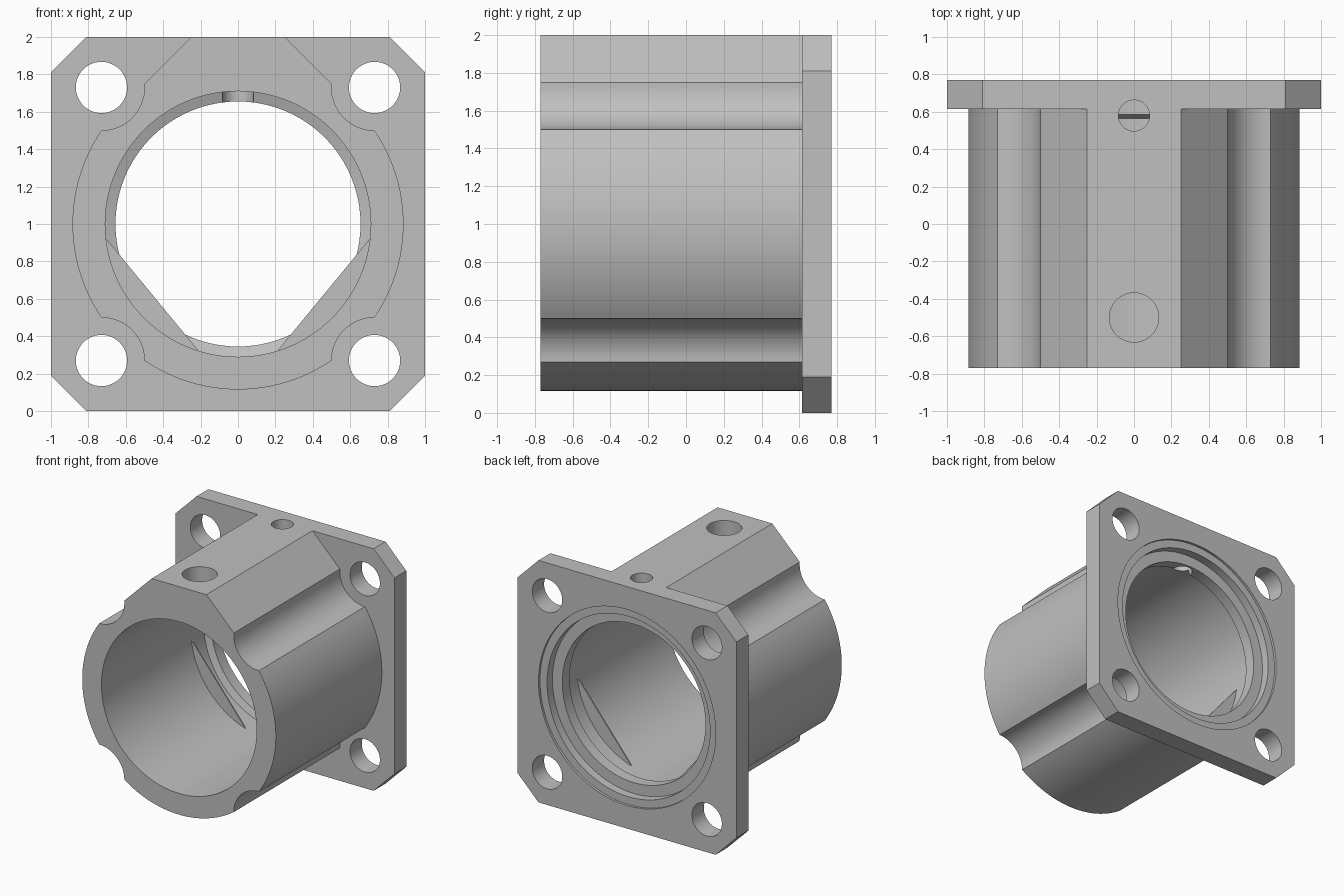
import bpy, bmesh, math
from math import sin, cos, pi, radians
from mathutils import Matrix

if "Cube" in bpy.data.objects:
    bpy.data.objects.remove(bpy.data.objects["Cube"])

grey = bpy.data.materials.new("plain_grey")
grey.diffuse_color = (0.53, 0.53, 0.53, 1)
grey.use_nodes = True
grey.node_tree.nodes["Principled BSDF"].inputs["Base Color"].default_value = grey.diffuse_color


def finish(bm, name):
    bmesh.ops.recalc_face_normals(bm, faces=bm.faces)
    me = bpy.data.meshes.new(name)
    bm.to_mesh(me)
    bm.free()
    ob = bpy.data.objects.new(name, me)
    bpy.context.collection.objects.link(ob)
    me.materials.append(grey)
    return ob


def prism(name, pts, y0, y1):
    """Extrude an (x, z) outline along y."""
    bm = bmesh.new()
    f = bm.faces.new([bm.verts.new((x, y0, z)) for x, z in pts])
    r = bmesh.ops.extrude_face_region(bm, geom=[f])
    vs = [v for v in r["geom"] if isinstance(v, bmesh.types.BMVert)]
    bmesh.ops.translate(bm, verts=vs, vec=(0, y1 - y0, 0))
    return finish(bm, name)


def arc(cx, cz, r, a0, a1, n):
    return [(cx + r * cos(radians(a0 + (a1 - a0) * i / n)),
             cz + r * sin(radians(a0 + (a1 - a0) * i / n))) for i in range(n + 1)]


def circle(cx, cz, r, n=48):
    return arc(cx, cz, r, 0, 360, n)[:-1]


def drill(name, y, r):
    """Vertical drill down through the top wall."""
    bm = bmesh.new()
    bmesh.ops.create_cone(bm, cap_ends=True, segments=48, radius1=r, radius2=r, depth=0.9,
                          matrix=Matrix.Translation((0, y, 1.75)))
    return finish(bm, name)


def lathe(name, prof, n=96):
    """Turn a (radius, y) profile around the bore axis."""
    bm = bmesh.new()
    rings = [[bm.verts.new((r * cos(2 * pi * i / n), y, 1 + r * sin(2 * pi * i / n)))
              for i in range(n)] for r, y in prof]
    for a, b in zip(rings, rings[1:]):
        for i in range(n):
            bm.faces.new((a[i], a[(i + 1) % n], b[(i + 1) % n], b[i]))
    bm.faces.new(rings[0])
    bm.faces.new(rings[-1])
    return finish(bm, name)


def boolean(ob, tool, op):
    m = ob.modifiers.new(op, "BOOLEAN")
    m.operation, m.solver, m.object = op, "EXACT", tool
    bpy.context.view_layer.objects.active = ob
    bpy.ops.object.modifier_apply(modifier=m.name)
    bpy.data.objects.remove(tool)


# barrel outline: flat-topped round body with four bolt-clearance scallops
R = 0.885
end = math.degrees(math.atan2(0.5, 0.73))
right = arc(0, 1, R, -90, -90 + math.degrees(math.asin(0.5 / R)), 12)
right += arc(0.73, 0.27, 0.23, 180, 90, 12)
right += arc(0, 1, R, -end, end, 24)[1:-1]
right += arc(0.73, 1.73, 0.23, 270, 175, 12) + [(0.25, 2)]
left = [(-x, z) for x, z in reversed(right)][:-1]
housing = prism("flanged_housing", right + left, -0.77, 0.66)

# square flange with clipped corners
c = 0.19
flange = prism("flange", [(-1 + c, 0), (1 - c, 0), (1, c), (1, 2 - c),
                          (1 - c, 2), (-1 + c, 2), (-1, 2 - c), (-1, c)], 0.615, 0.77)
boolean(housing, flange, "UNION")

# stepped bore: wide front, narrow lip, two-step seat at the back
bore = lathe("bore_cutter", [(0.71, -0.9), (0.71, 0.565), (0.655, 0.585), (0.655, 0.68),
                             (0.745, 0.68), (0.745, 0.75), (0.81, 0.75), (0.81, 0.9)])
boolean(housing, bore, "DIFFERENCE")

# bolt holes and the two top holes
for sx in (-1, 1):
    for z in (0.27, 1.73):
        boolean(housing, prism("bolt_cutter", circle(sx * 0.73, z, 0.137), 0.5, 0.9), "DIFFERENCE")
boolean(housing, drill("large_drill", -0.5, 0.132), "DIFFERENCE")
boolean(housing, drill("small_drill", 0.58, 0.083), "DIFFERENCE")

# thin webs across the lower corners of the bore
webs = [prism("bore_web_left", arc(0, 1, 0.712, 186, 253, 20), 0.40, 0.41),
        prism("bore_web_right", arc(0, 1, 0.712, 287, 354, 20), 0.40, 0.41)]

bpy.ops.object.select_all(action="DESELECT")
for ob in [housing] + webs:
    ob.select_set(True)
bpy.context.view_layer.objects.active = housing
bpy.ops.object.shade_smooth_by_angle(angle=radians(25))
